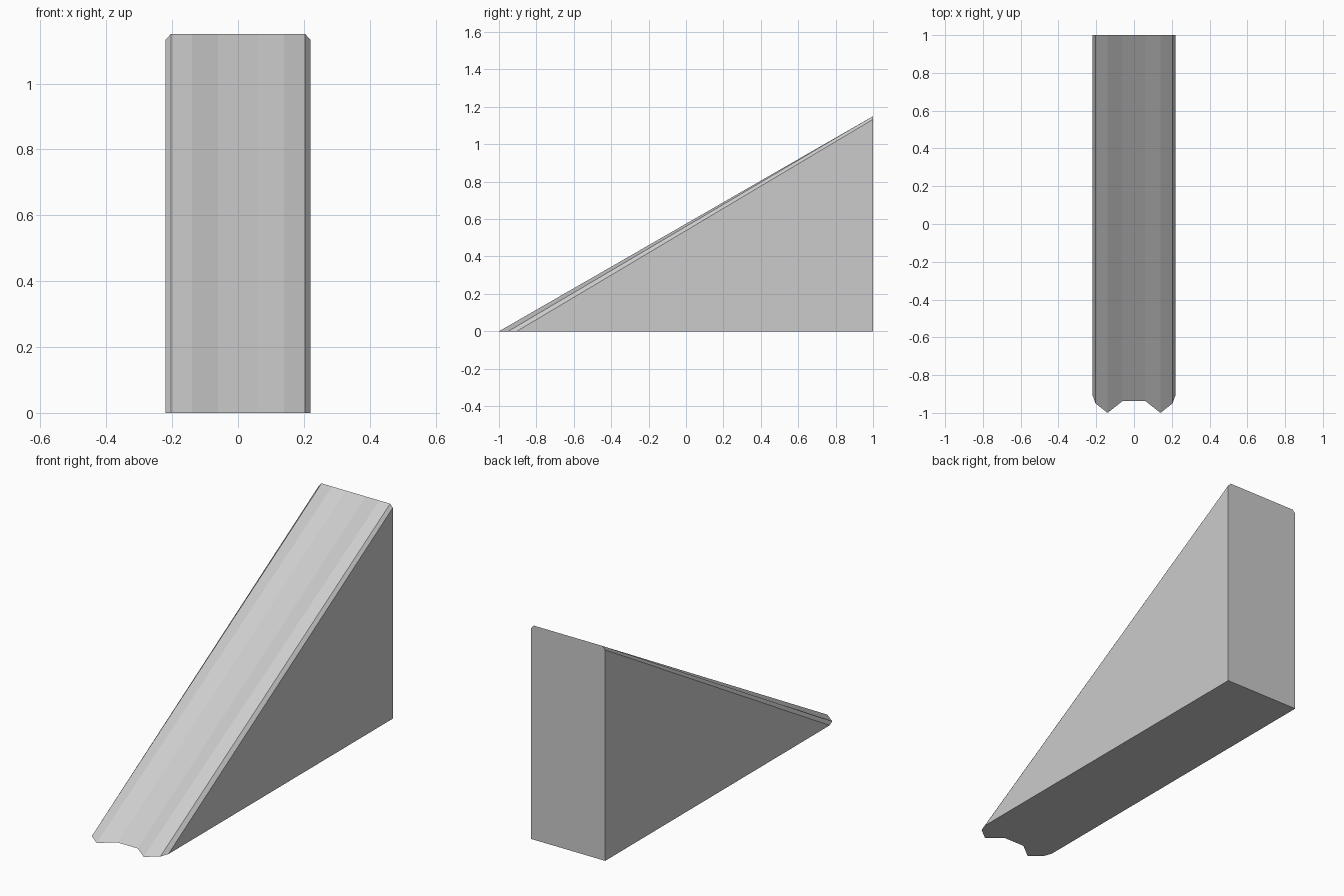
import bpy

cube = bpy.data.objects.get("Cube")
if cube:
    bpy.data.objects.remove(cube, do_unlink=True)

# Single grey finish
grey = bpy.data.materials.new("light grey")
grey.use_nodes = True
colour = (0.6, 0.6, 0.6, 1)
grey.diffuse_color = colour
grey.node_tree.nodes["Principled BSDF"].inputs["Base Color"].default_value = colour

# Half profile from the outer edge inwards: x, front toe y, height at the back
half = [(0.22, -0.905, 1.133), (0.204, -0.95, 1.15), (0.14, -1.0, 1.15), (0.06, -0.937, 1.15)]
profile = [(-x, y, z) for x, y, z in half] + half[::-1]
n = len(profile)

# Scalloped toe on the floor, upper edge of the back wall, two floor corners
verts = [(x, y, 0) for x, y, z in profile]
verts += [(x, 1, z) for x, y, z in profile]
verts += [(-0.22, 1, 0), (0.22, 1, 0)]
left_foot, right_foot = 2 * n, 2 * n + 1

# Sloped strips, base, back wall and the two triangular sides
faces = [(i, i + 1, n + i + 1, n + i) for i in range(n - 1)]
faces.append((left_foot, right_foot, *range(n - 1, -1, -1)))
faces.append((right_foot, left_foot, *range(n, 2 * n)))
faces.append((0, n, left_foot))
faces.append((n - 1, right_foot, 2 * n - 1))

mesh = bpy.data.meshes.new("grooved_wedge")
mesh.from_pydata(verts, [], faces)
mesh.materials.append(grey)
mesh.update()
wedge = bpy.data.objects.new("grooved_wedge", mesh)
bpy.context.collection.objects.link(wedge)
